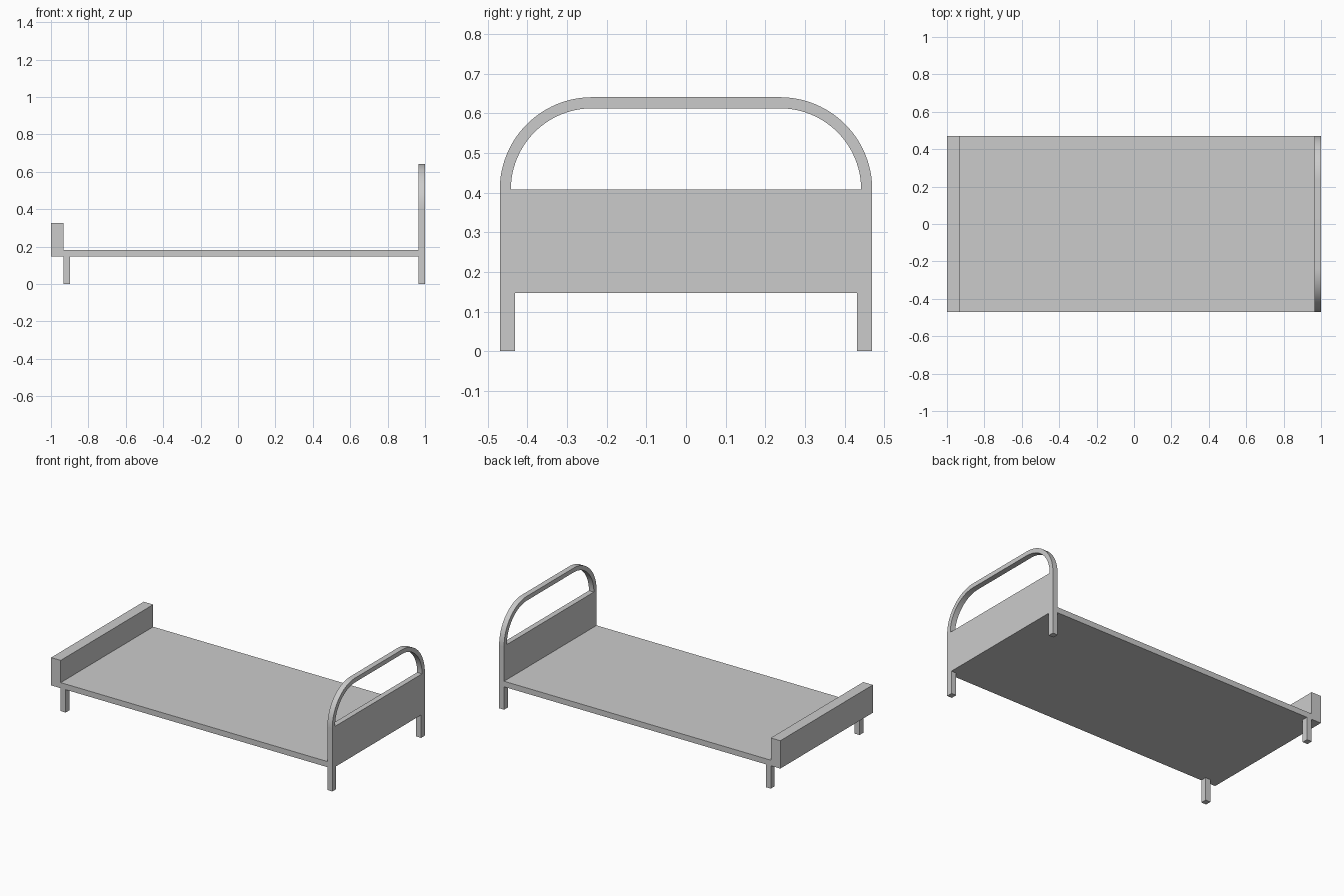
import bpy
import bmesh
from math import sin, cos, pi

if "Cube" in bpy.data.objects:
    bpy.data.objects.remove(bpy.data.objects["Cube"])

HALF_W = 0.47      # half width of the bed
BOTTOM = 0.147     # underside of the frame
LEG_W = 0.038
PANEL_TOP = 0.408
RADIUS = 0.233     # outer radius of the hoop corners
BAR = 0.028        # hoop bar thickness
HEAD_X = (0.965, 1.0)


def finish(name, bm):
    bmesh.ops.recalc_face_normals(bm, faces=bm.faces)
    mesh = bpy.data.meshes.new(name)
    bm.to_mesh(mesh)
    bm.free()
    obj = bpy.data.objects.new(name, mesh)
    bpy.context.collection.objects.link(obj)
    return obj


def box(name, x, y, z):
    bm = bmesh.new()
    bmesh.ops.create_cube(bm, size=1)
    for v in bm.verts:
        v.co = [r[0] + (c + 0.5) * (r[1] - r[0]) for c, r in zip(v.co, (x, y, z))]
    return finish(name, bm)


def hoop_line(radius, steps=24):
    """Half-outline of the hoop in (y, z), both corners, for one radius."""
    cy = HALF_W - RADIUS
    right = [(cy + radius * cos(pi / 2 * i / steps),
              PANEL_TOP + radius * sin(pi / 2 * i / steps)) for i in range(steps + 1)]
    return right + [(-y, z) for y, z in reversed(right)]


# Mattress base and footboard
box("bed_base", (-0.932, HEAD_X[0]), (-HALF_W, HALF_W), (BOTTOM, 0.183))
box("footboard", (-1.0, -0.932), (-HALF_W, HALF_W), (BOTTOM, 0.326))

# Headboard panel
box("headboard_panel", HEAD_X, (-HALF_W, HALF_W), (BOTTOM, PANEL_TOP))

# Four legs
for side, s in (("front", -1), ("back", 1)):
    y = sorted((s * HALF_W, s * (HALF_W - LEG_W)))
    box(f"{side}_foot_leg", (-0.932, -0.897), y, (0, BOTTOM))
    box(f"{side}_head_leg", HEAD_X, y, (0, BOTTOM))

# Rounded hoop above the headboard panel
bm = bmesh.new()
rings = []
for (yo, zo), (yi, zi) in zip(hoop_line(RADIUS), hoop_line(RADIUS - BAR)):
    rings.append([bm.verts.new(p) for p in (
        (HEAD_X[0], yo, zo), (HEAD_X[1], yo, zo),
        (HEAD_X[1], yi, zi), (HEAD_X[0], yi, zi))])
for a, b in zip(rings, rings[1:]):
    for i in range(4):
        j = (i + 1) % 4
        bm.faces.new((a[i], a[j], b[j], b[i]))
hoop = finish("headboard_hoop", bm)
bpy.context.view_layer.objects.active = hoop
hoop.select_set(True)
bpy.ops.object.shade_smooth_by_angle()
